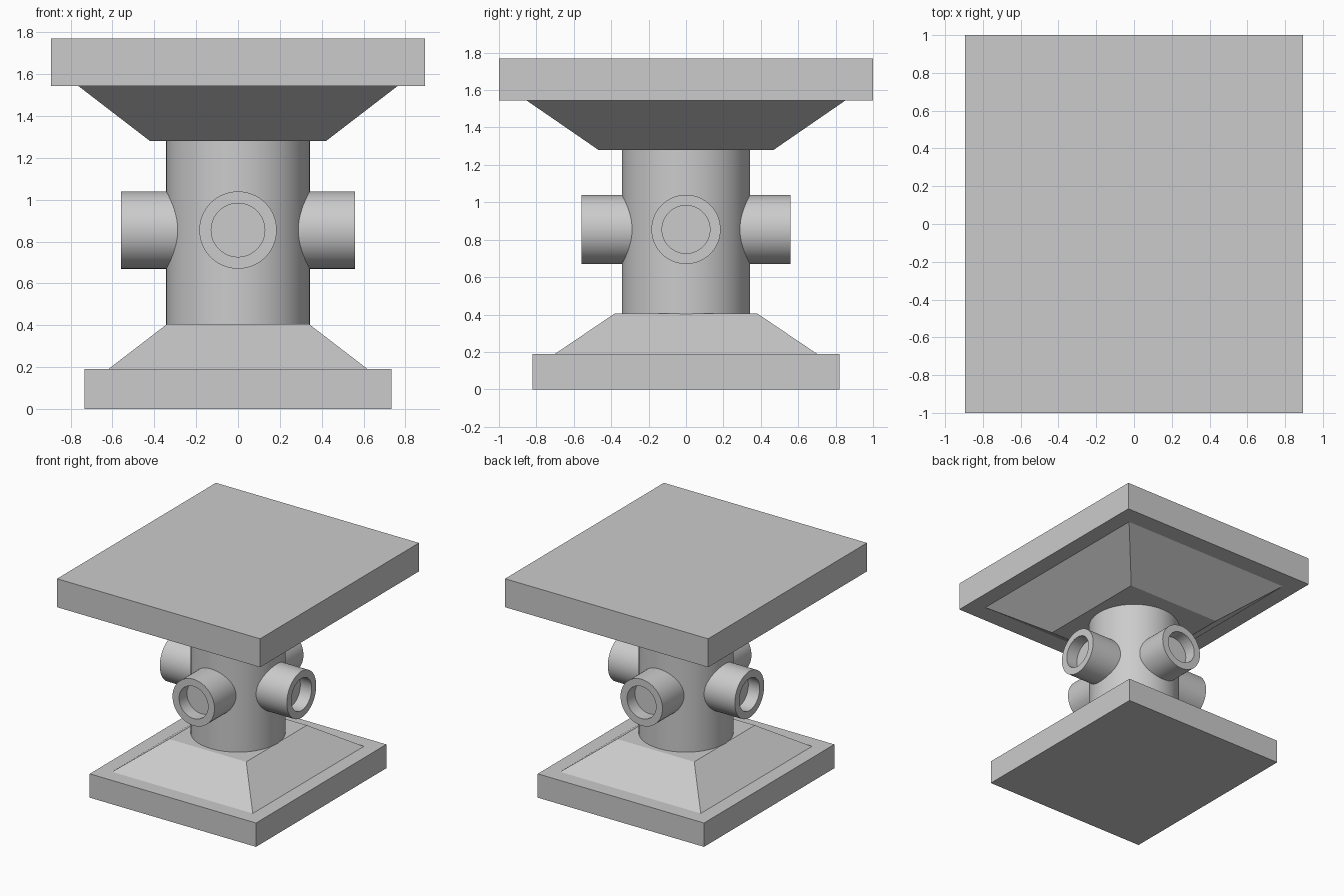
import bpy, bmesh
from math import pi, radians
from mathutils import Matrix, Vector

if "Cube" in bpy.data.objects:
    bpy.data.objects.remove(bpy.data.objects["Cube"])


def finish(name, bm, smooth=False):
    bmesh.ops.remove_doubles(bm, verts=bm.verts, dist=1e-5)
    bmesh.ops.recalc_face_normals(bm, faces=bm.faces)
    mesh = bpy.data.meshes.new(name)
    bm.to_mesh(mesh)
    bm.free()
    ob = bpy.data.objects.new(name, mesh)
    bpy.context.collection.objects.link(ob)
    if smooth:
        bpy.ops.object.select_all(action='DESELECT')
        ob.select_set(True)
        bpy.context.view_layer.objects.active = ob
        bpy.ops.object.shade_smooth_by_angle(angle=radians(30))
    return ob


def frustum(name, z0, half0, z1, half1):
    """Rectangular block whose bottom and top half-sizes may differ."""
    bm = bmesh.new()
    bmesh.ops.create_cube(bm, size=2)
    for v in bm.verts:
        z, (hx, hy) = (z1, half1) if v.co.z > 0 else (z0, half0)
        v.co = Vector((v.co.x * hx, v.co.y * hy, z))
    return finish(name, bm)


def lathe(name, profile, matrix=Matrix(), steps=64):
    """Spin (radius, height) points around z, then place the result."""
    bm = bmesh.new()
    vs = [bm.verts.new((r, 0, h)) for r, h in profile]
    es = [bm.edges.new(pair) for pair in zip(vs, vs[1:])]
    bmesh.ops.spin(bm, geom=vs + es, cent=(0, 0, 0), axis=(0, 0, 1),
                   angle=2 * pi, steps=steps)
    bm.transform(matrix)
    return finish(name, bm, smooth=True)


# Stepped base and flared top
frustum("base_slab", 0, (0.733, 0.82), 0.19, (0.733, 0.82))
frustum("base_taper", 0.19, (0.62, 0.70), 0.405, (0.34, 0.382))
frustum("top_taper", 1.28, (0.42, 0.468), 1.543, (0.762, 0.85))
frustum("top_slab", 1.543, (0.895, 1.0), 1.77, (0.895, 1.0))

# Round central column
lathe("column", [(0, 0.40), (0.343, 0.40), (0.343, 1.29), (0, 1.29)])

# Four stub pipes with shallow bores
pipe = [(0, 0.15), (0.185, 0.15), (0.185, 0.56),
        (0.128, 0.56), (0.128, 0.46), (0, 0.46)]
for i, side in enumerate(("front", "right", "back", "left")):
    place = (Matrix.Translation((0, 0, 0.855))
             @ Matrix.Rotation(i * pi / 2, 4, 'Z')
             @ Matrix.Rotation(pi / 2, 4, 'X'))
    lathe(side + "_pipe", pipe, place)
